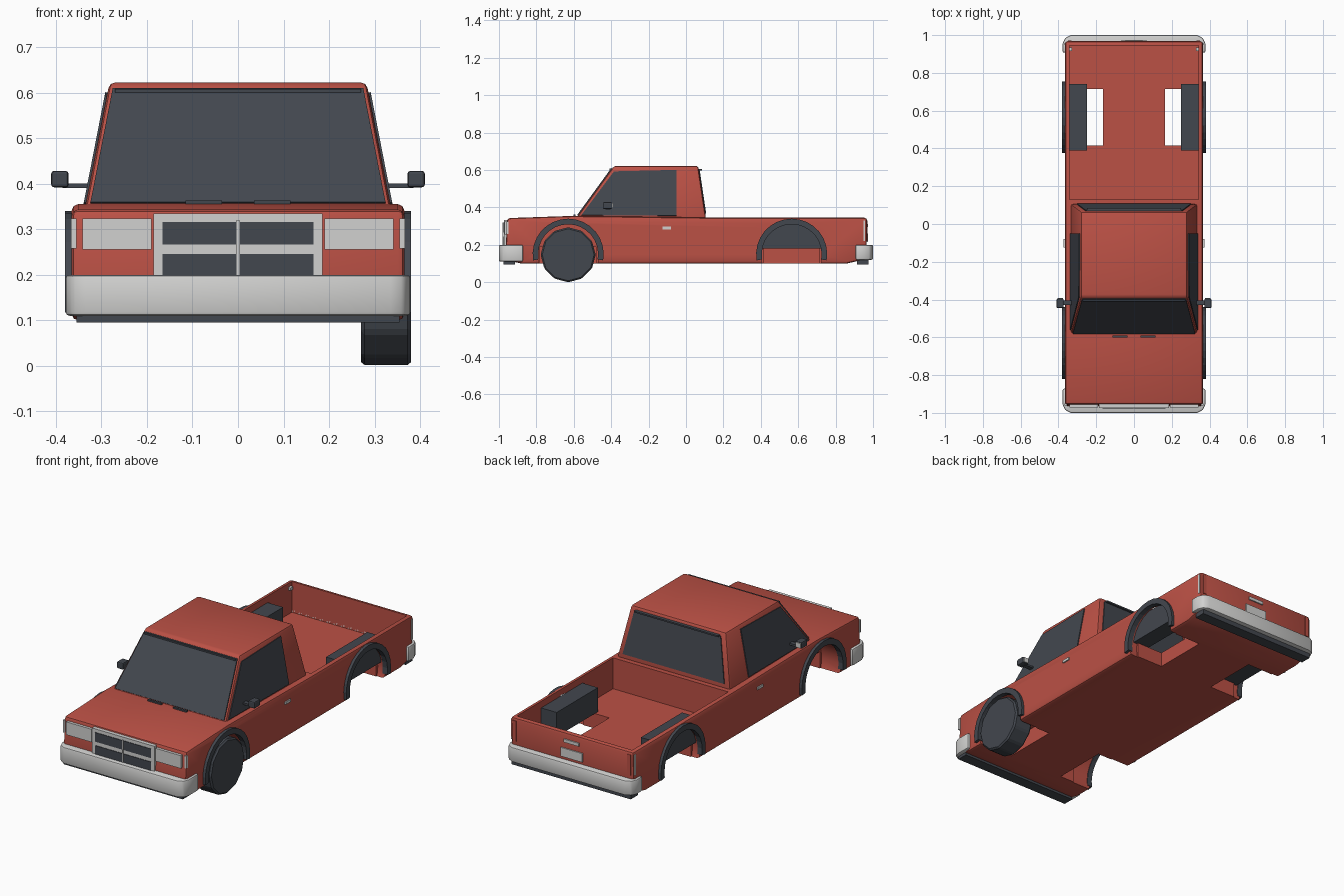
import bpy, bmesh, math
from mathutils import Vector

cube = bpy.data.objects.get("Cube")
if cube:
    bpy.data.objects.remove(cube, do_unlink=True)


def material(name, rgb):
    m = bpy.data.materials.new(name)
    m.use_nodes = True
    m.diffuse_color = (*rgb, 1)
    m.node_tree.nodes["Principled BSDF"].inputs["Base Color"].default_value = (*rgb, 1)
    return m


RED = material("red paint", (0.50, 0.082, 0.06))
DARK = material("dark glass and rubber", (0.055, 0.063, 0.077))
LIGHT = material("light grey metal", (0.64, 0.64, 0.63))


def solid(name, ring_a, ring_b, mat, bevel=0, segments=2):
    """Closed solid lofted between two matching rings of points."""
    bm = bmesh.new()
    a = [bm.verts.new(p) for p in ring_a]
    b = [bm.verts.new(p) for p in ring_b]
    bm.faces.new(a)
    bm.faces.new(b)
    for i in range(len(a)):
        j = (i + 1) % len(a)
        bm.faces.new((a[i], a[j], b[j], b[i]))
    bmesh.ops.recalc_face_normals(bm, faces=bm.faces[:])
    if bevel:
        sharp = [e for e in bm.edges if e.calc_face_angle(0) > 0.5]
        bmesh.ops.bevel(bm, geom=sharp, offset=bevel, segments=segments,
                        profile=0.5, affect='EDGES', clamp_overlap=True)
    mesh = bpy.data.meshes.new(name)
    bm.to_mesh(mesh)
    bm.free()
    mesh.materials.append(mat)
    ob = bpy.data.objects.new(name, mesh)
    bpy.context.collection.objects.link(ob)
    return ob


def prism_x(name, yz, x0, x1, mat, **kw):
    return solid(name, [(x0, y, z) for y, z in yz], [(x1, y, z) for y, z in yz], mat, **kw)


def prism_z(name, xy, z0, z1, mat, **kw):
    return solid(name, [(x, y, z0) for x, y in xy], [(x, y, z1) for x, y in xy], mat, **kw)


def box(name, x, y, z, mat, **kw):
    corners = [(x[0], y[0]), (x[1], y[0]), (x[1], y[1]), (x[0], y[1])]
    return prism_z(name, corners, z[0], z[1], mat, **kw)


def plate(name, pts, mat, depth=0.005):
    """Thin pane; points run anticlockwise seen from outside."""
    p = [Vector(q) for q in pts]
    n = (p[1] - p[0]).cross(p[2] - p[0]).normalized() * depth
    return solid(name, [q - n for q in p], [q + n for q in p], mat)


def arc(cy, cz, r, start, end, steps):
    angles = [math.radians(start + (end - start) * i / steps) for i in range(steps + 1)]
    return [(cy + r * math.cos(a), cz + r * math.sin(a)) for a in angles]


def smooth(ob):
    bpy.ops.object.select_all(action='DESELECT')
    ob.select_set(True)
    bpy.context.view_layer.objects.active = ob
    bpy.ops.object.shade_smooth_by_angle(angle=math.radians(35))


def cut(target, cutter):
    mod = target.modifiers.new("cut", 'BOOLEAN')
    mod.operation = 'DIFFERENCE'
    mod.solver = 'EXACT'
    mod.object = cutter
    bpy.context.view_layer.objects.active = target
    bpy.ops.object.modifier_apply(modifier=mod.name)
    bpy.data.objects.remove(cutter, do_unlink=True)


FRONT_AXLE, REAR_AXLE, ARCH_Z = -0.63, 0.565, 0.15
SIDES = (("left", 1), ("right", -1))

# Lower body with hood and load bed
body = prism_x("body", [(-0.88, 0.10), (0.86, 0.10), (0.965, 0.125), (0.968, 0.345),
                        (0.1, 0.346), (-0.6, 0.355), (-0.955, 0.343), (-0.968, 0.12)],
               -0.365, 0.365, RED, bevel=0.014)
cut(body, box("bed_cutter", (-0.342, 0.342), (0.13, 0.945), (0.18, 0.6), RED))
for side, s in SIDES:
    for axle in (FRONT_AXLE, REAR_AXLE):
        cut(body, box("well_cutter", (s * 0.165, s * 0.5), (axle - 0.15, axle + 0.15),
                      (0.0, 0.19), RED))
        cut(body, prism_x("arch_cutter", arc(axle, ARCH_Z, 0.164, 0, 345, 23),
                          s * 0.25 if axle < 0 else s * 0.32, s * 0.5, RED))
smooth(body)

# Cab: sloped sides, raked windscreen
Z0, Z1 = 0.34, 0.622


def cab_x(z):
    return 0.337 - 0.055 * (z - Z0) / (Z1 - Z0)


def front_y(z):
    return -0.59 + 0.205 * (z - Z0) / (Z1 - Z0)


def rear_y(z):
    return 0.107 - 0.042 * (z - Z0) / (Z1 - Z0)


def cab_ring(z):
    x = cab_x(z)
    return [(-x, front_y(z), z), (x, front_y(z), z), (x, rear_y(z), z), (-x, rear_y(z), z)]


smooth(solid("cab", cab_ring(Z0), cab_ring(Z1), RED, bevel=0.012))


def end_glass(name, y_at, low, high, margin, s):
    a, b = cab_x(low) - margin, cab_x(high) - margin
    plate(name, [(-s * a, y_at(low), low), (s * a, y_at(low), low),
                 (s * b, y_at(high), high), (-s * b, y_at(high), high)], DARK)


end_glass("windscreen", front_y, 0.357, 0.607, 0.01, 1)
end_glass("rear_window", rear_y, 0.368, 0.6, 0.03, -1)
box("windscreen_top_trim", (-0.27, 0.27), (-0.41, -0.385), (0.6, 0.608), DARK)
box("rear_window_top_trim", (-0.25, 0.25), (0.06, 0.085), (0.597, 0.605), DARK)
for side, s in SIDES:
    outline = [(-0.56, 0.358), (-0.05, 0.355), (-0.05, 0.6), (-0.385, 0.592)]
    plate(side + "_side_window", [(s * cab_x(z), y, z) for y, z in outline][::s], DARK)
    box(side + "_wiper", (s * 0.075 - 0.04, s * 0.075 + 0.04), (-0.602, -0.59),
        (0.352, 0.363), DARK)

# Wheel arch trims, bed boxes, mirrors and handles
for side, s in SIDES:
    for end, axle in (("front", FRONT_AXLE), ("rear", REAR_AXLE)):
        ring = arc(axle, ARCH_Z, 0.19, -10, 190, 16) + arc(axle, ARCH_Z, 0.16, 190, -10, 16)
        prism_x(f"{side}_{end}_arch_trim", ring, s * 0.352, s * 0.38, DARK)
    box(side + "_bed_box", (s * 0.25, s * 0.343), (0.39, 0.74), (0.18, 0.31), DARK)
    box(side + "_mirror_arm", (s * 0.315, s * 0.385), (-0.43, -0.405), (0.39, 0.4), DARK)
    box(side + "_mirror", (s * 0.372, s * 0.41), (-0.445, -0.395), (0.392, 0.428),
        DARK, bevel=0.006)
    box(side + "_mirror_glass", (s * 0.377, s * 0.405), (-0.396, -0.391), (0.397, 0.423), LIGHT)
    box(side + "_door_handle", (s * 0.36, s * 0.372), (-0.125, -0.08), (0.283, 0.297), LIGHT)

# The single fitted wheel
prism_x("left_front_wheel", arc(FRONT_AXLE, 0.147, 0.147, -90, 240, 11), 0.27, 0.38,
        DARK, bevel=0.008, segments=1)

# Bumpers wrapping round both ends, with dark valances below
for end, d, tip, low in (("front", -1, 0.872, 0.11), ("rear", 1, 0.907, 0.12)):
    half = [(0.35, 0.945), (0.35, tip), (0.378, tip), (0.378, 0.955), (0.365, 0.985), (0.335, 1.0)]
    outline = half + [(-x, y) for x, y in reversed(half)]
    smooth(prism_z(end + "_bumper", [(x, d * y) for x, y in outline], low, 0.2,
                   LIGHT, bevel=0.008))
    box(end + "_valance", (-0.355, 0.355), (d * 0.915, d * 0.975), (0.095, 0.122), DARK)

# Grille and headlights
box("grille_frame", (-0.185, 0.185), (-0.974, -0.95), (0.195, 0.334), LIGHT)
for name, z in (("lower", (0.2, 0.246)), ("upper", (0.267, 0.316))):
    box(name + "_grille_opening", (-0.166, 0.166), (-0.977, -0.97), z, DARK)
box("grille_divider", (-0.003, 0.003), (-0.98, -0.97), (0.2, 0.32), LIGHT)
for side, s in SIDES:
    box(side + "_headlight", (s * 0.19, s * 0.341), (-0.971, -0.945), (0.255, 0.324), LIGHT)
    box(side + "_side_lamp", (s * 0.355, s * 0.367), (-0.962, -0.95), (0.258, 0.324), LIGHT)

# Tailgate details
box("tailgate_handle", (-0.045, 0.045), (0.96, 0.974), (0.295, 0.312), LIGHT)
box("number_plate", (-0.065, 0.065), (0.96, 0.973), (0.215, 0.262), LIGHT)
for side, s in SIDES:
    box(side + "_tail_lamp", (s * 0.33, s * 0.35), (0.955, 0.971), (0.22, 0.33), RED)
    box(side + "_tail_lamp_edge", (s * 0.352, s * 0.367), (0.948, 0.958), (0.22, 0.33), LIGHT)
    box(side + "_tailgate_latch", (s * 0.328, s * 0.343), (0.915, 0.935), (0.31, 0.325), LIGHT)
